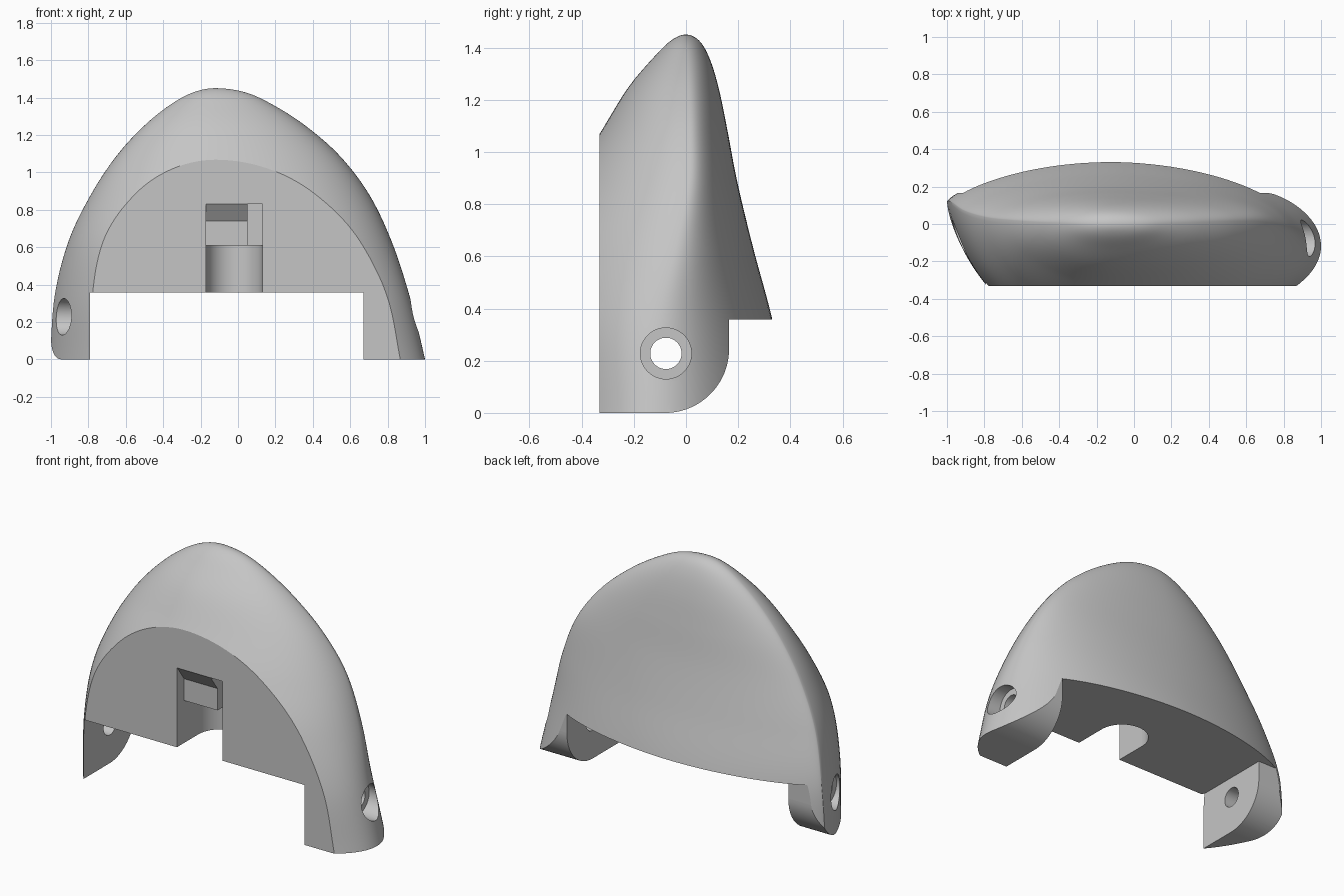
import bpy, bmesh, math
from mathutils import Vector

if "Cube" in bpy.data.objects:
    bpy.data.objects.remove(bpy.data.objects["Cube"])

grey = bpy.data.materials.new("plain grey")
grey.use_nodes = True
COLOUR = (0.56, 0.56, 0.56, 1)
grey.diffuse_color = COLOUR
grey.node_tree.nodes["Principled BSDF"].inputs["Base Color"].default_value = COLOUR

HEIGHT, CENTRE = 1.45, -0.12
ROWS, QUARTER = 72, 28

# Section sizes from the crown down: left x, right x, back y, front y, left ridge y, right ridge y
SECTIONS = [
    (-.12, -.12, 0, 0, 0, 0),
    (-.24, .04, .05, -.057, 0, 0),
    (-.365, .19, .09, -.127, .005, .005),
    (-.505, .365, .125, -.222, .01, .01),
    (-.65, .545, .158, -.32, .02, .015),
    (-.785, .70, .197, -.44, .035, .01),
    (-.905, .82, .257, -.55, .07, -.04),
    (-.98, .917, .335, -.585, .12, -.11),
    (-1.005, 1.0, .40, -.57, .12, -.12),
]


def section(u):
    """Smoothly interpolate the section sizes, u from 0 (crown) to 1 (base)."""
    pts = [Vector(s) for s in SECTIONS]
    pts = [2 * pts[0] - pts[1]] + pts + [2 * pts[-1] - pts[-2]]
    f = u * (len(SECTIONS) - 1)
    i = min(int(f), len(SECTIONS) - 2)
    t = f - i
    a, b, c, d = pts[i:i + 4]
    return 0.5 * (2 * b + (c - a) * t + (2 * a - 5 * b + 4 * c - d) * t ** 2
                  + (3 * b - a - 3 * c + d) * t ** 3)


def ring(u):
    """Closed outline of four superellipse quarters, changing shape towards the base."""
    xl, xr, yb, yf, yl, yr = section(u)
    low = max(0, (u - 0.5) * 2)
    quarters = [(xr, yr, yf, 2, 2),
                (xr, yr, yb, 2 - .15 * u, 2),
                (xl, yl, yb, 2, 2 - .8 * u),
                (xl, yl, yf, 2 + low, 2 - .7 * low)]
    out = []
    for k, (x, y, y_end, power_x, power_y) in enumerate(quarters):
        for j in range(QUARTER):
            a = j / QUARTER * math.pi / 2
            if k % 2 == 0:
                a = math.pi / 2 - a
            c, s = max(0, math.cos(a)), max(0, math.sin(a))
            out.append((CENTRE + (x - CENTRE) * c ** (2 / power_x),
                        y + (y_end - y) * s ** (2 / power_y), HEIGHT * (1 - u * u)))
    return out


def make_object(name, bm):
    bmesh.ops.recalc_face_normals(bm, faces=bm.faces)
    mesh = bpy.data.meshes.new(name)
    bm.to_mesh(mesh)
    bm.free()
    ob = bpy.data.objects.new(name, mesh)
    bpy.context.collection.objects.link(ob)
    mesh.materials.append(grey)
    return ob


# Domed shell body
bm = bmesh.new()
crown = bm.verts.new((CENTRE, 0, HEIGHT))
previous = None
for r in range(1, ROWS + 1):
    loop = [bm.verts.new(p) for p in ring(r / ROWS)]
    for i in range(len(loop)):
        j = (i + 1) % len(loop)
        if previous:
            bm.faces.new((previous[i], previous[j], loop[j], loop[i]))
        else:
            bm.faces.new((crown, loop[j], loop[i]))
    previous = loop
bm.faces.new(previous)
body = make_object("shell_body", bm)


def prism(name, profile, axis, start, end):
    """Extrude a profile along x (profile is y, z) or along z (profile is x, y)."""
    bm = bmesh.new()
    place = (lambda p: (start, p[0], p[1])) if axis == "x" else (lambda p: (p[0], p[1], start))
    face = bm.faces.new([bm.verts.new(place(p)) for p in profile])
    new = bmesh.ops.extrude_face_region(bm, geom=[face])["geom"]
    move = Vector((end - start, 0, 0) if axis == "x" else (0, 0, end - start))
    bmesh.ops.translate(bm, vec=move, verts=[v for v in new if isinstance(v, bmesh.types.BMVert)])
    return make_object(name, bm)


def box(name, x0, x1, y0, y1, z0, z1):
    return prism(name, [(x0, y0), (x1, y0), (x1, y1), (x0, y1)], "z", z0, z1)


def arc(cx, cy, radius, a0, a1, steps=24):
    return [(cx + radius * math.cos(math.radians(a0 + (a1 - a0) * i / steps)),
             cy + radius * math.sin(math.radians(a0 + (a1 - a0) * i / steps)))
            for i in range(steps + 1)]


def cut(cutter):
    mod = body.modifiers.new("cut", "BOOLEAN")
    mod.operation, mod.solver, mod.object = "DIFFERENCE", "EXACT", cutter
    bpy.context.view_layer.objects.active = body
    bpy.ops.object.modifier_apply(modifier=mod.name)
    bpy.data.objects.remove(cutter)


# Flat front, gap between the legs, rounded rear heel of the legs
cut(box("front_cutter", -2, 2, -2, -.332, -1, 2))
cut(box("gap_cutter", -.79, .67, -1, 1, -1, .357))
cut(prism("heel_cutter", arc(-.08, .245, .245, -90, 0) + [(.165, .357), (1, .357), (1, -1), (-.08, -1)],
          "x", -2, 2))

# Round-ended channel, shallow upper pocket with a sloping roof, and a deep side slot
cut(prism("channel_cutter", [(-.17, -.5), (.13, -.5)] + arc(-.02, -.13, .15, 0, 180),
          "z", .2, .61))
cut(prism("pocket_cutter", [(-.5, .6), (-.265, .6), (-.265, .74), (-.33, .83), (-.5, .83)],
          "x", -.17, .13))
cut(box("side_slot_cutter", .05, .13, -.5, -.13, .6, .83))

# Pivot holes with wide outer recesses
for name, radius, x0, x1 in (("pivot", .06, -2, 2), ("left_recess", .098, .85, 2),
                             ("right_recess", .098, -2, -.87)):
    cut(prism(name + "_cutter", arc(-.077, .228, radius, 0, 352.5, 47), "x", x0, x1))

# Smooth shell with crisp cut edges, and flat planes on the cut faces
bpy.ops.object.select_all(action="DESELECT")
body.select_set(True)
bpy.context.view_layer.objects.active = body
bpy.ops.object.shade_smooth_by_angle(angle=math.radians(30))
for face in body.data.polygons:
    if max(abs(c) for c in face.normal) > 0.9999:
        face.use_smooth = False
